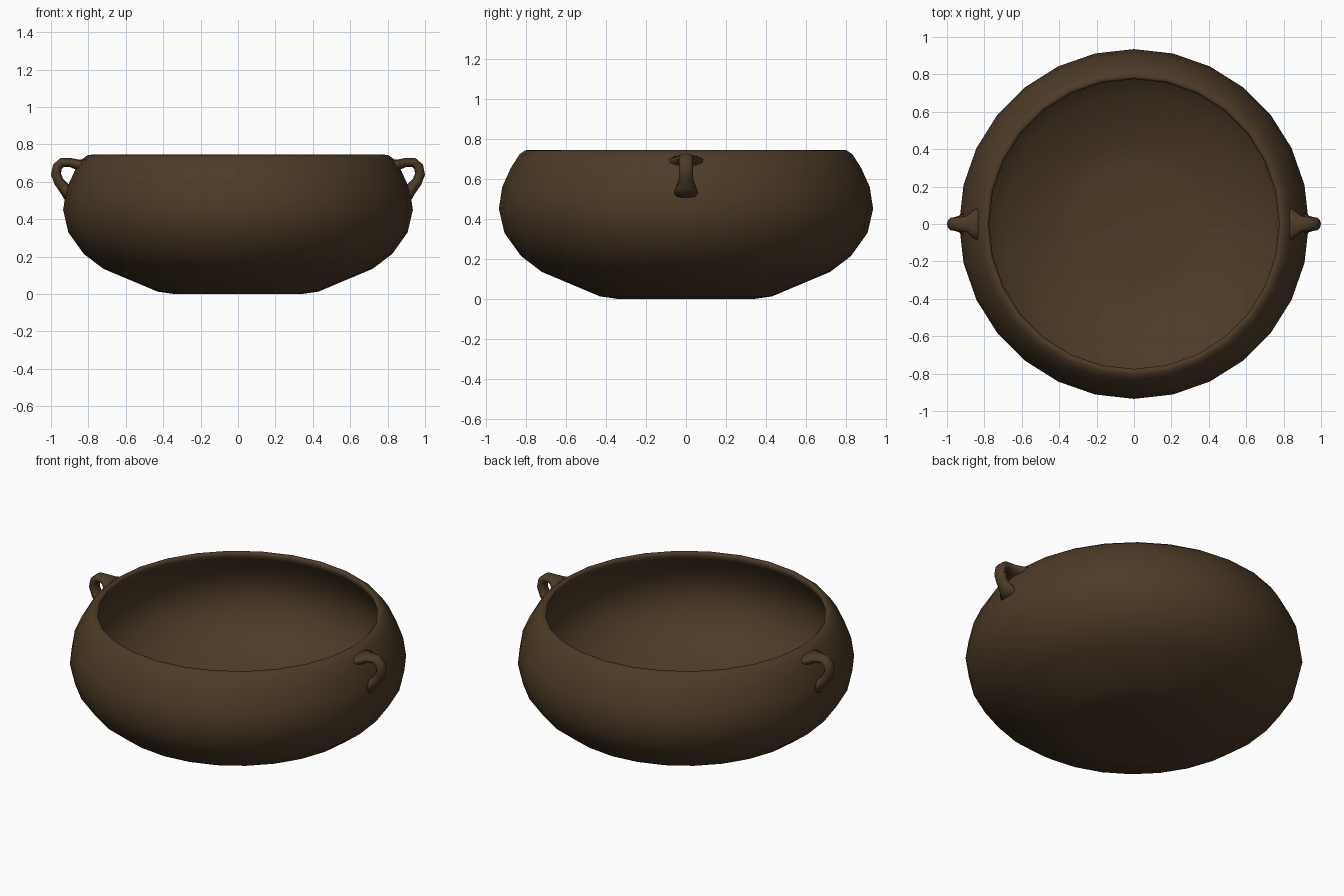
import bpy, bmesh, math
from mathutils import Vector

if "Cube" in bpy.data.objects:
    bpy.data.objects.remove(bpy.data.objects["Cube"])

clay = bpy.data.materials.new("dark brown clay")
clay.diffuse_color = (0.075, 0.043, 0.020, 1)
clay.use_nodes = True
clay.node_tree.nodes["Principled BSDF"].inputs["Base Color"].default_value = clay.diffuse_color


def make_object(name, bm):
    bmesh.ops.recalc_face_normals(bm, faces=bm.faces)
    for f in bm.faces:
        f.smooth = True
    mesh = bpy.data.meshes.new(name)
    bm.to_mesh(mesh)
    bm.free()
    mesh.materials.append(clay)
    obj = bpy.data.objects.new(name, mesh)
    bpy.context.collection.objects.link(obj)
    return obj


def skin(bm, rings):
    for a, b in zip(rings, rings[1:]):
        n = len(a)
        for i in range(n):
            bm.faces.new((a[i], a[(i + 1) % n], b[(i + 1) % n], b[i]))


# Bowl: outer wall, rounded rim, then inner wall, as (radius, height)
profile = [(0.34, 0.0), (0.43, 0.013), (0.72, 0.135), (0.825, 0.215),
           (0.907, 0.33), (0.935, 0.45), (0.918, 0.56), (0.875, 0.655),
           (0.832, 0.722), (0.805, 0.742), (0.785, 0.745), (0.775, 0.733),
           (0.795, 0.70), (0.84, 0.63), (0.88, 0.54), (0.893, 0.45),
           (0.865, 0.34), (0.79, 0.25), (0.69, 0.175), (0.42, 0.06), (0.33, 0.045)]
SEG = 28
bm = bmesh.new()
rings = [[bm.verts.new((r * math.cos(math.tau * i / SEG), r * math.sin(math.tau * i / SEG), z))
          for i in range(SEG)] for r, z in profile]
skin(bm, rings)
bm.faces.new(rings[0])
bm.faces.new(rings[-1])
make_object("bowl", bm)

# Ear handles: x, z, half thickness, half width in y; flared where they join the wall
path = [(0.825, 0.685, 0.036, 0.10), (0.86, 0.692, 0.028, 0.075), (0.895, 0.703, 0.024, 0.045),
        (0.94, 0.704, 0.025, 0.038), (0.966, 0.68, 0.026, 0.037), (0.973, 0.64, 0.027, 0.036),
        (0.957, 0.60, 0.027, 0.037), (0.928, 0.565, 0.031, 0.046), (0.90, 0.525, 0.034, 0.07)]
SIDES = 10
for name, side in (("left_handle", -1), ("right_handle", 1)):
    bm = bmesh.new()
    rings = []
    for k, (x, z, t, w) in enumerate(path):
        p, q = path[max(k - 1, 0)], path[min(k + 1, len(path) - 1)]
        d = Vector((q[0] - p[0], q[1] - p[1])).normalized()
        ring = []
        for i in range(SIDES):
            a = math.tau * i / SIDES
            off = t * math.cos(a)
            ring.append(bm.verts.new((side * (x - d.y * off), w * math.sin(a), z + d.x * off)))
        rings.append(ring)
    skin(bm, rings)
    bm.faces.new(rings[0])
    bm.faces.new(rings[-1])
    make_object(name, bm)
